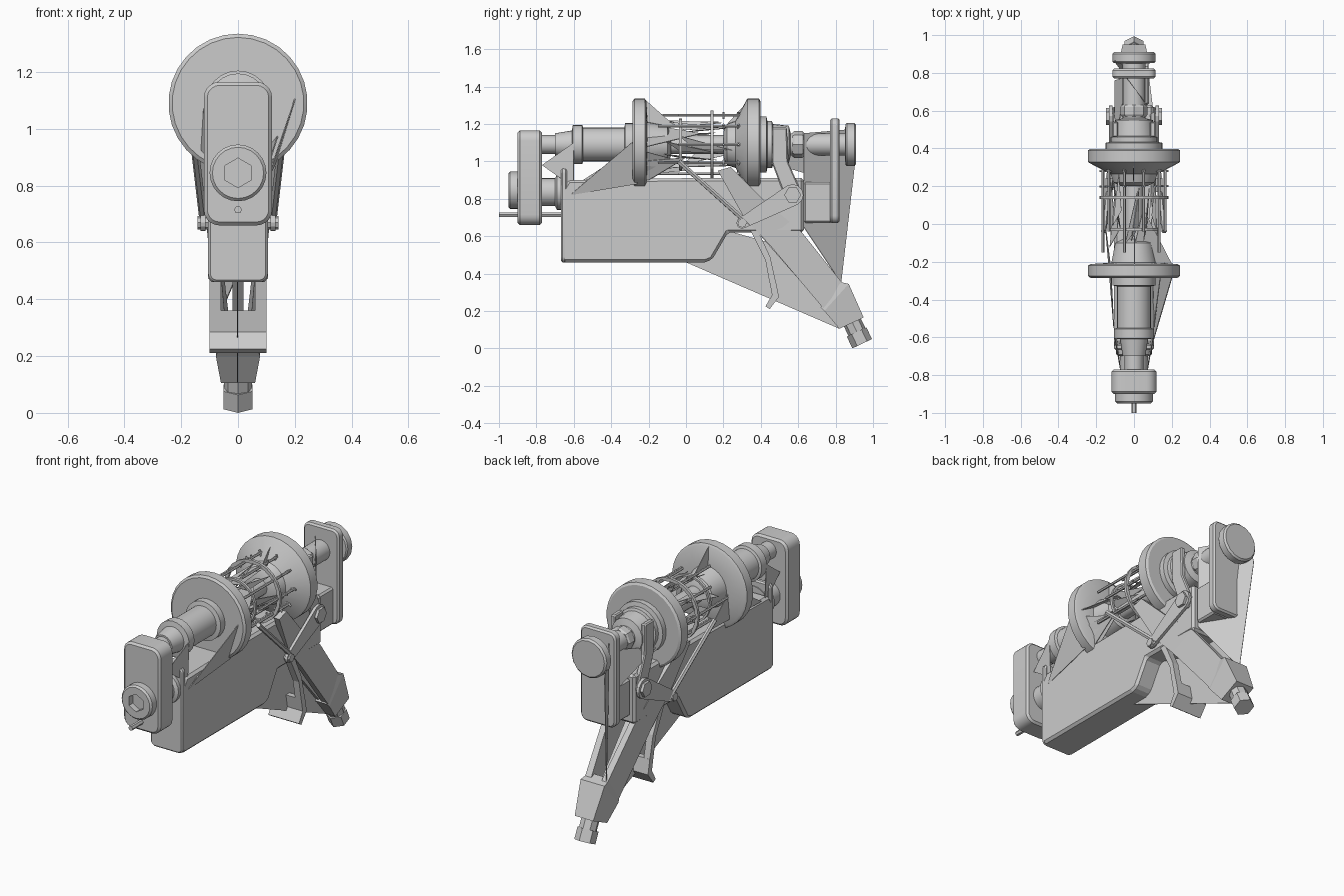
import bpy, bmesh, math, random
from mathutils import Vector

random.seed(4)
AX = 1.09  # height of the main shaft


def finish(name, bm, smooth=False):
    bmesh.ops.recalc_face_normals(bm, faces=bm.faces)
    me = bpy.data.meshes.new(name)
    bm.to_mesh(me)
    bm.free()
    ob = bpy.data.objects.new(name, me)
    bpy.context.collection.objects.link(ob)
    if smooth:
        bpy.ops.object.select_all(action='DESELECT')
        ob.select_set(True)
        bpy.context.view_layer.objects.active = ob
        bpy.ops.object.shade_smooth_by_angle(angle=math.radians(31))
    return ob


def loft(name, rings, smooth=False):
    bm = bmesh.new()
    vs = [[bm.verts.new(p) for p in r] for r in rings]
    n = len(vs[0])
    for a, b in zip(vs, vs[1:]):
        for i in range(n):
            j = (i + 1) % n
            bm.faces.new((a[i], a[j], b[j], b[i]))
    bm.faces.new(vs[0])
    bm.faces.new(vs[-1])
    return finish(name, bm, smooth)


def lathe(name, z, prof, n=24, x=0):
    return loft(name, [[(x + r * math.sin(2 * math.pi * i / n), y, z + r * math.cos(2 * math.pi * i / n))
                        for i in range(n)] for y, r in prof], n > 8)


def cyl(name, p0, p1, r, n=12, turn=0):
    p0, p1 = Vector(p0), Vector(p1)
    q = (p1 - p0).to_track_quat('Z', 'Y')
    ang = [2 * math.pi * i / n + turn for i in range(n)]
    return loft(name, [[p + q @ Vector((r * math.cos(a), r * math.sin(a), 0)) for a in ang] for p in (p0, p1)], n > 8)


def prism(name, yz, x0, x1, bevel=0):
    ob = loft(name, [[(x, y, z) for y, z in yz] for x in (x0, x1)])
    if bevel:
        m = ob.modifiers.new('bevel', 'BEVEL')
        m.width, m.segments = bevel, 1
    return ob


def plate(name, y0, y1, hx, z0, z1, rad, b=0.012, seg=5):
    def ring(y, d):
        pts = []
        for k, (sx, sz) in enumerate(((1, 1), (-1, 1), (-1, -1), (1, -1))):
            cx, cz = sx * (hx - rad), (z1 - rad if sz > 0 else z0 + rad)
            for i in range(seg + 1):
                a = math.pi / 2 * (k + i / seg)
                pts.append((cx + (rad - d) * math.cos(a), y, cz + (rad - d) * math.sin(a)))
        return pts
    return loft(name, [ring(y0, b), ring(y0 + b, 0), ring(y1 - b, 0), ring(y1, b)], True)


def shard(name, pts):
    bm = bmesh.new()
    bm.faces.new([bm.verts.new(p) for p in pts])
    ob = finish(name, bm)
    ob.modifiers.new('thickness', 'SOLIDIFY').thickness = 0.004
    return ob


# front gear case with socketed boss and pin
plate('front_case', -0.9, -0.77, 0.12, 0.66, 1.165, 0.055)
boss = lathe('drive_boss', 0.845, [(-0.89, 0.1), (-0.94, 0.1), (-0.95, 0.09)])
cut = lathe('socket_cutter', 0.845, [(-0.97, 0.052), (-0.915, 0.052)], 6)
cut.hide_render = True
cut.hide_viewport = True
m = boss.modifiers.new('socket', 'BOOLEAN')
m.object, m.operation = cut, 'DIFFERENCE'
cyl('front_pin', (0, -1, 0.715), (0, -0.66, 0.715), 0.014, n=6)

# lower box body, front wall, rear block
prism('body', [(-0.63, 0.9), (-0.66, 0.85), (-0.66, 0.46), (0.1, 0.46), (0.14, 0.475), (0.225, 0.62),
               (0.63, 0.62), (0.63, 0.91), (0, 0.91)], -0.105, 0.105, 0.014)
plate('front_wall', -0.668, -0.635, 0.105, 0.46, 0.965, 0.03, 0.008)
prism('rear_block', [(0.63, 0.67), (0.78, 0.67), (0.78, 0.89), (0.63, 0.89)], -0.08, 0.08, 0.01)

# shafts between the front case and the front disc
lathe('front_shaft', AX, [(-0.78, 0.05), (-0.7, 0.05), (-0.7, 0.06), (-0.61, 0.075), (-0.605, 0.105), (-0.555, 0.105),
                          (-0.55, 0.09), (-0.33, 0.09), (-0.325, 0.115), (-0.28, 0.115)])
lathe('lower_shaft', 0.835, [(-0.78, 0.075), (-0.7, 0.075), (-0.69, 0.095), (-0.63, 0.095)])

# large discs, rear one with a shallow cone, and fins facing the cage
lathe('front_disc', AX, [(-0.285, 0.232), (-0.275, 0.245), (-0.22, 0.245), (-0.212, 0.232), (-0.205, 0.12),
                         (-0.1, 0.1), (-0.08, 0.06)], 30)
lathe('rear_disc', AX, [(0.398, 0.232), (0.39, 0.245), (0.328, 0.245), (0.32, 0.232),
                        (0.265, 0.125), (0.22, 0.11), (0.2, 0.07)], 30)
lathe('core_shaft', AX, [(-0.09, 0.05), (0.25, 0.05)], 12)
shard('front_disc_fin', [(0, -0.213, 1.325), (0, -0.06, 1.19), (0, -0.213, 1.12)])
shard('rear_disc_fin', [(0, 0.32, 1.31), (0, 0.22, 1.2), (0, 0.3, 1.1)])
shard('disc_fin', [(0.2, -0.21, 1.08), (0.05, 0.08, 1.15), (-0.02, -0.21, 1.2)])
shard('disc_fin_low', [(0.08, -0.21, 0.89), (0.1, -0.03, 1.0), (0.17, -0.21, 1.05)])

# cage of rods, studs and hoops between the discs
for i in range(10):
    a = 2 * math.pi * (i + 0.5) / 10
    s, c = math.sin(a), math.cos(a)
    y0 = -0.15 if i % 2 else -0.04
    cyl('cage_rod', (0.165 * s, y0, AX + 0.165 * c), (0.165 * s, 0.29, AX + 0.165 * c), 0.008, n=6)
    for y in (0.2, 0.28):
        cyl('cage_stud', (0.145 * s, y, AX + 0.145 * c), (0.182 * s, y, AX + 0.182 * c), 0.006, n=5)
for y, r, t in ((0.14, 0.183, 0.02), (-0.03, 0.14, 0.012)):
    bm = bmesh.new()
    loops = []
    for rr, yy in ((r, y - 0.008), (r, y + 0.008), (r - t, y + 0.008), (r - t, y - 0.008)):
        loops.append([bm.verts.new((rr * math.sin(math.pi * i / 12), yy, AX + rr * math.cos(math.pi * i / 12)))
                      for i in range(24)])
    for k in range(4):
        for i in range(24):
            p, q, j = loops[k], loops[(k + 1) % 4], (i + 1) % 24
            bm.faces.new((p[i], p[j], q[j], q[i]))
    finish('cage_hoop', bm)
for i in range(12):
    a = 2 * math.pi * i / 12 + random.uniform(-0.2, 0.2)
    b = a + random.uniform(0.3, 0.7)
    y = random.uniform(-0.15, 0.0)
    shard('cage_vane', [(0.13 * math.sin(a), y, AX + 0.13 * math.cos(a)),
                        (0.1 * math.sin(b), y + 0.08, AX + 0.1 * math.cos(b)),
                        (0.12 * math.sin(b), y + 0.28, AX + 0.12 * math.cos(b))])

# rear hub, shaft, end plate and end knob
lathe('rear_hub', AX, [(0.39, 0.15), (0.43, 0.15), (0.435, 0.125), (0.46, 0.125), (0.465, 0.11), (0.55, 0.1),
                       (0.56, 0.06), (0.78, 0.06)])
lathe('rear_nut', AX, [(0.57, 0.065), (0.58, 0.072), (0.62, 0.072), (0.63, 0.065)], 8)
plate('rear_plate', 0.77, 0.822, 0.115, 0.67, 1.23, 0.04, 0.01)
lathe('end_knob', AX, [(0.81, 0.06), (0.85, 0.06), (0.852, 0.108), (0.86, 0.115), (0.9, 0.115), (0.91, 0.105)], 16)

# side parts, built for both sides
for s in (-1, 1):
    prism('rear_bracket', [(0.46, 1.18), (0.54, 1.18), (0.545, 1.0), (0.62, 0.83), (0.6, 0.77), (0.54, 0.78),
                           (0.46, 0.99)], s * 0.085, s * 0.115, 0.006)
    # crank link with pivots
    d = Vector((-0.27, -0.15)).normalized()
    nrm = Vector((-d.y, d.x))
    link = []
    for cen, r, sign in ((Vector((0.57, 0.82)), 0.058, -1), (Vector((0.3, 0.67)), 0.03, 1)):
        for i in range(7):
            t = math.pi * i / 6
            link.append(cen + r * (math.cos(t) * nrm * sign + math.sin(t) * d * sign))
    prism('crank_link', link, s * 0.115, s * 0.132)
    cyl('pivot_nut', (s * 0.1, 0.57, 0.82), (s * 0.148, 0.57, 0.82), 0.045, n=6)
    cyl('pivot_pin', (s * 0.08, 0.3, 0.67), (s * 0.142, 0.3, 0.67), 0.024, n=8)

    # support leg rail, tapering toward the foot
    def sec(lo, hi, xi, xo):
        return [(s * xi, *lo), (s * xo, *lo), (s * xo, *hi), (s * xi, *hi)]
    loft('leg_rail', [sec((0.17, 0.95), (0.24, 0.97), 0.115, 0.15), sec((0.31, 0.7), (0.42, 0.79), 0.08, 0.115),
                      sec((0.45, 0.55), (0.62, 0.62), 0.065, 0.1), sec((0.78, 0.16), (0.86, 0.32), 0.03, 0.07)])
    cyl('side_rod', (s * 0.16, -0.04, 1.0), (s * 0.12, 0.34, 0.66), 0.014, n=6)
    # arm of the bent stop bracket
    prism('stop_arm', [(0.33, 0.66), (0.38, 0.64), (0.45, 0.49), (0.48, 0.355), (0.446, 0.355), (0.425, 0.47)],
          s * 0.06, s * 0.1)

# leg end block and foot
loft('leg_block', [[(-w, *lo), (w, *lo), (w, *hi), (-w, *hi)] for lo, hi, w in
                   (((0.72, 0.22), (0.8, 0.36), 0.07), ((0.74, 0.2), (0.87, 0.345), 0.078),
                    ((0.82, 0.105), (0.95, 0.165), 0.06))])
cyl('foot_neck', (0, 0.87, 0.18), (0, 0.915, 0.085), 0.05, n=8)
cyl('foot', (0, 0.912, 0.088), (0, 0.942, 0.025), 0.058, n=6, turn=math.pi / 6)
prism('leg_web', [(0.4, 0.72), (0.5, 0.62), (0.8, 0.27), (0.76, 0.19), (0.4, 0.6)], -0.02, 0.02)

# full-width toe of the stop bracket
prism('stop_toe', [(0.446, 0.36), (0.48, 0.36), (0.497, 0.275), (0.447, 0.21), (0.425, 0.225), (0.46, 0.285)],
      -0.1, 0.1)

# thin sheet guards
shard('belly_sheet', [(0, 0, 0.46), (0, 0.82, 0.105), (0, 0.5, 0.55), (0, 0.22, 0.63)])
shard('rear_sheet', [(0.07, 0.63, 1.15), (-0.1, 0.86, 1.17), (-0.1, 0.905, 1.0), (-0.06, 0.83, 0.35),
                     (0.07, 0.63, 0.65)])
shard('front_guard', [(0.2, -0.28, 1.11), (0.13, -0.26, 0.88), (0.1, -0.62, 0.82)])
shard('side_guard', [(0.1, -0.6, 0.84), (0.15, -0.22, 1.0), (0.12, 0.0, 1.02), (0.105, -0.2, 0.9)])
shard('left_guard', [(-0.105, -0.55, 0.9), (-0.12, -0.24, 1.1), (-0.15, 0.0, 0.95)])
shard('shaft_guard', [(-0.1, 0.42, 1.0), (-0.03, 0.78, 1.1), (-0.1, 0.76, 0.9)])
for s in (-1, 1):
    shard('shaft_gusset', [(s * 0.07, -0.77, 0.98), (s * 0.1, -0.6, 1.1), (s * 0.09, -0.6, 0.86)])
